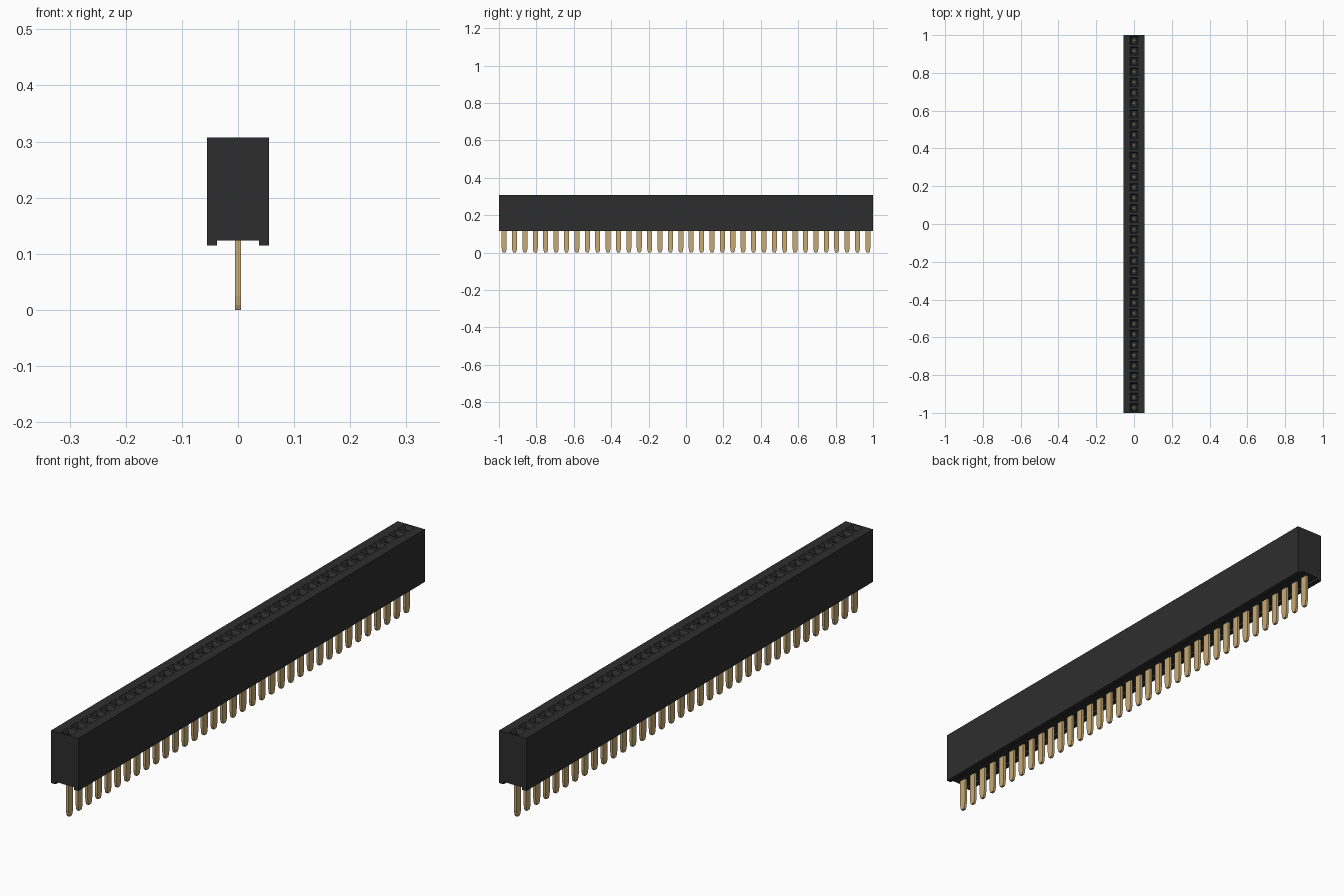
import bpy, bmesh

cube = bpy.data.objects.get("Cube")
if cube:
    bpy.data.objects.remove(cube, do_unlink=True)

COUNT = 36
PITCH = 2.0 / COUNT
HALF_W = 0.055
BOTTOM, CHANNEL, TOP = 0.115, 0.124, 0.307


def material(name, rgb):
    m = bpy.data.materials.new(name)
    m.use_nodes = True
    m.diffuse_color = (*rgb, 1)
    bsdf = next(n for n in m.node_tree.nodes if n.type == 'BSDF_PRINCIPLED')
    bsdf.inputs["Base Color"].default_value = (*rgb, 1)
    return m


def finish(name, bm, mat):
    bmesh.ops.remove_doubles(bm, verts=bm.verts, dist=1e-5)
    bmesh.ops.recalc_face_normals(bm, faces=bm.faces)
    mesh = bpy.data.meshes.new(name)
    bm.to_mesh(mesh)
    bm.free()
    mesh.materials.append(mat)
    obj = bpy.data.objects.new(name, mesh)
    bpy.context.collection.objects.link(obj)
    return obj


def bridge(bm, a, b, closed=True):
    n = len(a)
    for i in range(n if closed else n - 1):
        j = (i + 1) % n
        bm.faces.new((a[i], a[j], b[j], b[i]))


def rect(bm, y, hx, hy, z):
    return [bm.verts.new((sx * hx, y + sy * hy, z))
            for sx, sy in ((-1, -1), (1, -1), (1, 1), (-1, 1))]


black = material("black plastic", (0.027, 0.027, 0.027))
gold = material("gold plated metal", (0.58, 0.41, 0.18))

# Housing cross-section with a shallow channel along the underside
section = [(-HALF_W, TOP), (-HALF_W, BOTTOM), (-0.037, BOTTOM), (-0.037, CHANNEL),
           (0.037, CHANNEL), (0.037, BOTTOM), (HALF_W, BOTTOM), (HALF_W, TOP)]
bm = bmesh.new()
stations = [[bm.verts.new((x, -1 + i * PITCH, z)) for x, z in section]
            for i in range(COUNT + 1)]
for a, b in zip(stations, stations[1:]):
    bridge(bm, a, b, closed=False)
bm.faces.new(stations[0])
bm.faces.new(stations[-1])

# Top face of each cell with a chamfered square socket
for i in range(COUNT):
    y = -1 + (i + 0.5) * PITCH
    loops = [rect(bm, y, HALF_W, PITCH / 2, TOP), rect(bm, y, 0.021, 0.021, TOP),
             rect(bm, y, 0.014, 0.014, TOP - 0.012), rect(bm, y, 0.014, 0.014, 0.16)]
    for a, b in zip(loops, loops[1:]):
        bridge(bm, a, b)
    bm.faces.new(loops[-1])
finish("housing", bm, black)

# Flat pin with a tapered tip, and a narrow contact inside the socket
pin_outline = [(-0.007, 0.0), (0.007, 0.0), (0.011, 0.009), (0.0135, 0.025),
               (0.0135, 0.13), (-0.0135, 0.13), (-0.0135, 0.025), (-0.011, 0.009)]
bm = bmesh.new()
for i in range(COUNT):
    y = -1 + (i + 0.5) * PITCH
    sides = [[bm.verts.new((x, y + dy, z)) for dy, z in pin_outline]
             for x in (-0.005, 0.005)]
    bridge(bm, *sides)
    for side in sides:
        bm.faces.new(side)
    low, high = rect(bm, y, 0.005, 0.006, 0.158), rect(bm, y, 0.005, 0.006, 0.2)
    bridge(bm, low, high)
    bm.faces.new(low)
    bm.faces.new(high)
finish("pins_and_contacts", bm, gold)
